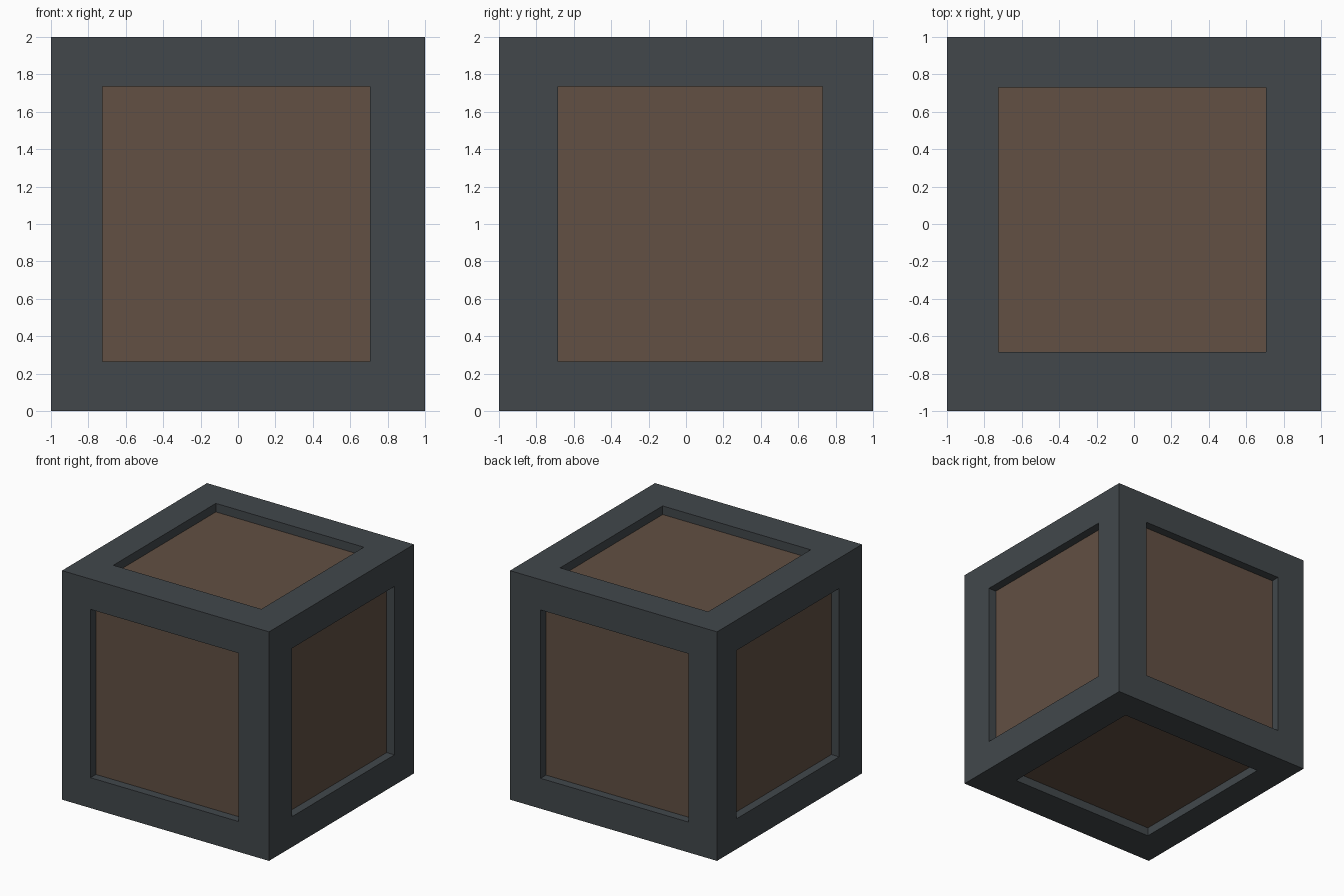
import bpy, bmesh
from mathutils import Vector

if "Cube" in bpy.data.objects:
    bpy.data.objects.remove(bpy.data.objects["Cube"])

DEPTH = 0.075                               # recess of the panels
LO = Vector((-0.725, -0.685, 0.265))        # inner limits of the frame opening
HI = Vector((0.705, 0.73, 1.735))


def material(name, rgb):
    m = bpy.data.materials.new(name)
    m.diffuse_color = (*rgb, 1)
    m.use_nodes = True
    m.node_tree.nodes["Principled BSDF"].inputs["Base Color"].default_value = m.diffuse_color
    return m


def add_object(name, bm, mat):
    me = bpy.data.meshes.new(name)
    bm.to_mesh(me)
    bm.free()
    me.materials.append(mat)
    ob = bpy.data.objects.new(name, me)
    bpy.context.collection.objects.link(ob)
    return ob


def box(size):
    bm = bmesh.new()
    bmesh.ops.create_cube(bm, size=size)
    bmesh.ops.translate(bm, verts=bm.verts, vec=(0, 0, 1))
    return bm


dark_metal = material("dark grey metal", (0.054, 0.064, 0.071))
brown_wood = material("brown wood", (0.122, 0.080, 0.056))

# Frame: cube sliced at the opening limits, centre of every side sunk and opened
bm = box(2)
for axis in range(3):
    normal = Vector((0, 0, 0))
    normal[axis] = 1
    for point in (LO, HI):
        bmesh.ops.bisect_plane(bm, geom=bm.verts[:] + bm.edges[:] + bm.faces[:],
                               plane_co=point, plane_no=normal)
bm.normal_update()


def is_centre(face):
    c = face.calc_center_median()
    return sum(LO[i] < c[i] < HI[i] for i in range(3)) == 2


centres = [(f, f.normal.copy()) for f in bm.faces if is_centre(f)]
for face, normal in centres:
    floor = bmesh.ops.extrude_discrete_faces(bm, faces=[face])["faces"][0]
    bmesh.ops.translate(bm, verts=floor.verts, vec=-normal * DEPTH)
    bmesh.ops.delete(bm, geom=[floor], context='FACES_ONLY')
bmesh.ops.recalc_face_normals(bm, faces=bm.faces)
add_object("crate_frame", bm, dark_metal)

# Panels: inner box showing through the six openings
add_object("inner_panels", box(2 - 2 * DEPTH), brown_wood)
